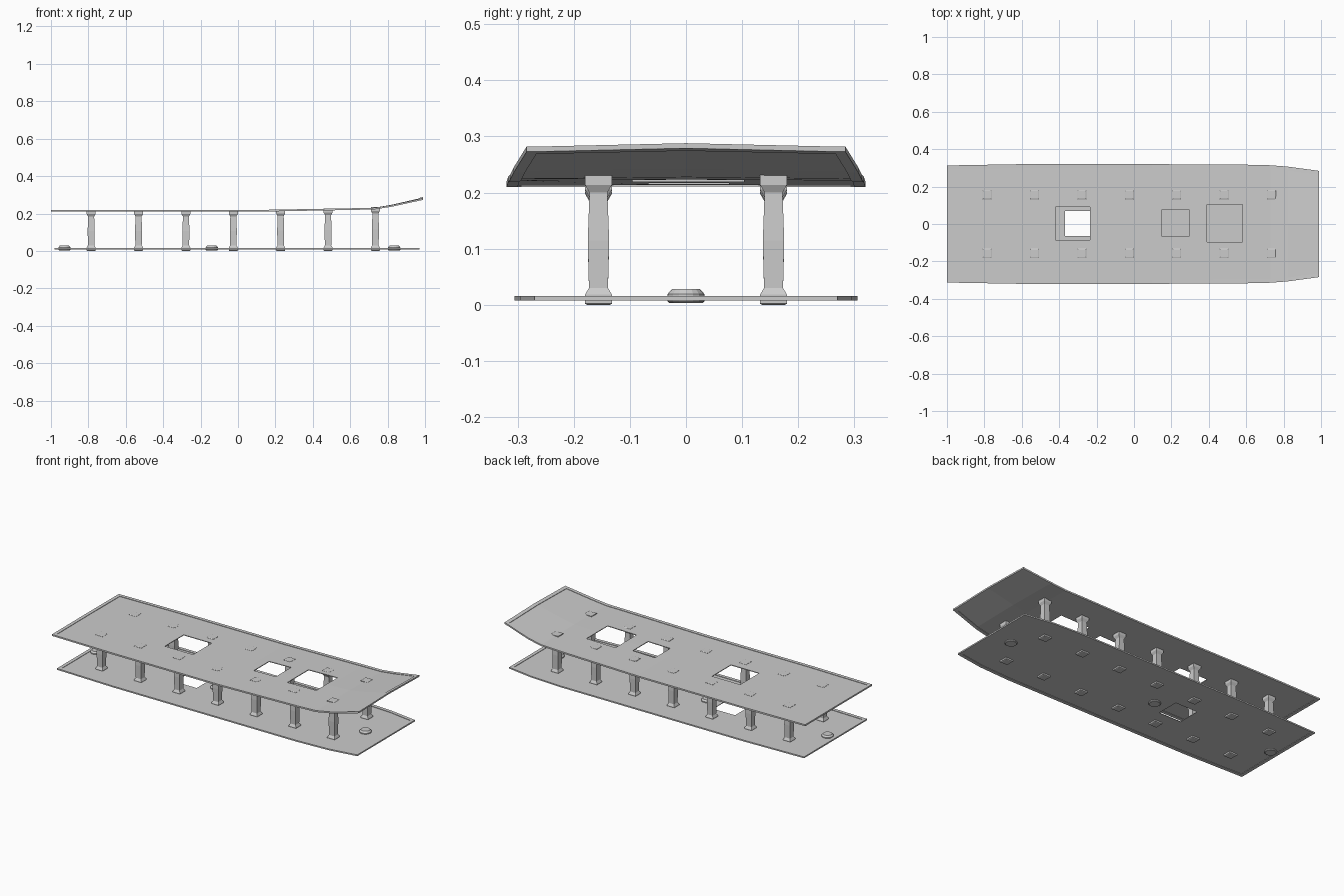
import bpy, bmesh, math

if "Cube" in bpy.data.objects:
    bpy.data.objects.remove(bpy.data.objects["Cube"])

RIM, STEP = 0.02, 0.0025


def make_object(name, bm):
    bmesh.ops.remove_doubles(bm, verts=bm.verts, dist=1e-5)
    bmesh.ops.recalc_face_normals(bm, faces=bm.faces)
    me = bpy.data.meshes.new(name)
    bm.to_mesh(me)
    bm.free()
    ob = bpy.data.objects.new(name, me)
    bpy.context.collection.objects.link(ob)
    return ob


def loft(bm, rings):
    """Skin closed rings of equal length and cap both ends."""
    rings = [[bm.verts.new(p) for p in r] for r in rings]
    n = len(rings[0])
    for a, b in zip(rings, rings[1:]):
        for i in range(n):
            j = (i + 1) % n
            bm.faces.new((a[i], a[j], b[j], b[i]))
    bm.faces.new(rings[0])
    bm.faces.new(rings[-1])


def interp(table, x, k):
    for a, b in zip(table, table[1:]):
        if x <= b[0]:
            t = (x - a[0]) / (b[0] - a[0])
            return a[k] + t * (b[k] - a[k])
    return table[-1][k]


# Deck: thin cambered plate with a slightly thicker rim and rectangular openings
def deck(name, table, thick, holes):
    def ring(x, s):
        w, z, c = (interp(table, x, k) for k in (1, 2, 3))
        i = w - RIM
        half = [(-w, 0, 0), (-i, 0, 0), (-i, -s, 0), (0, -s, c)]
        top = [(y, z + d + k) for y, d, k in half]
        top += [(-y, z + d + k) for y, d, k in half[-2::-1]]
        bot = [(y, z - thick - d + k) for y, d, k in half]
        bot += [(-y, z - thick - d + k) for y, d, k in half[-2::-1]]
        return [(x, y, zz) for y, zz in top + bot[::-1]]
    x0, x1 = table[0][0], table[-1][0]
    rings = [ring(x0, 0), ring(x0 + RIM, 0), ring(x0 + RIM, STEP)]
    rings += [ring(r[0], STEP) for r in table[1:-1]]
    rings += [ring(x1 - RIM, STEP), ring(x1 - RIM, 0), ring(x1, 0)]
    bm = bmesh.new()
    loft(bm, rings)
    ob = make_object(name, bm)
    for a, b, c, d in holes:
        z = interp(table, (a + b) / 2, 2)
        cb = bmesh.new()
        loft(cb, [[(a, c, h), (b, c, h), (b, d, h), (a, d, h)] for h in (z - 0.08, z + 0.08)])
        cut = make_object("opening_cutter", cb)
        cut.hide_render = True
        mod = ob.modifiers.new("opening", 'BOOLEAN')
        mod.operation, mod.solver, mod.object = 'DIFFERENCE', 'EXACT', cut
        bpy.context.view_layer.objects.active = ob
        bpy.ops.object.modifier_apply(modifier=mod.name)
        bpy.data.objects.remove(cut)
    return ob


# columns: x, half width, top height, camber
UPPER = [(-1.0, 0.313, 0.219, 0.001), (-0.6, 0.32, 0.219, 0.001), (0.1, 0.32, 0.219, 0.001),
         (0.6, 0.317, 0.228, 0.002), (0.73, 0.314, 0.231, 0.003), (0.82, 0.307, 0.245, 0.004),
         (0.99, 0.284, 0.282, 0.006)]
LOWER = [(-0.98, 0.295, 0.016, 0), (-0.6, 0.306, 0.016, 0), (0.6, 0.306, 0.016, 0),
         (0.8, 0.296, 0.016, 0), (0.97, 0.27, 0.016, 0)]
deck("upper_deck", UPPER, 0.009, [(-0.42, -0.235, -0.085, 0.092),
                                  (0.15, 0.295, -0.067, 0.077),
                                  (0.39, 0.58, -0.095, 0.103)])
deck("lower_deck", LOWER, 0.008, [(-0.37, -0.225, -0.065, 0.07)])


# Pillars: square posts with flared foot and head, slightly swollen in the middle
def pillar(x, y):
    top = interp(UPPER, x + 0.02, 2) + 0.001
    mid = (0.03 + top - 0.036) / 2
    prof = [(0.020, 0.0), (0.024, 0.002), (0.024, 0.018), (0.017, 0.03), (0.019, mid),
            (0.016, top - 0.036), (0.024, top - 0.022), (0.024, top - 0.002), (0.020, top)]
    bm = bmesh.new()
    loft(bm, [[(x + i * r, y + j * r, z) for i, j in ((-1, -1), (1, -1), (1, 1), (-1, 1))]
              for r, z in prof])
    make_object("pillar", bm)


for n in range(7):
    for side in (-1, 1):
        pillar(-0.785 + n * 0.2533, side * 0.156)

# Round pads along the centre line
for x in (-0.928, -0.14, 0.835):
    bm = bmesh.new()
    loft(bm, [[(x + r * math.cos(a * math.pi / 8), r * math.sin(a * math.pi / 8), z)
               for a in range(16)]
              for r, z in ((0.029, 0.003), (0.033, 0.006), (0.033, 0.019), (0.025, 0.028))])
    make_object("round_pad", bm)
